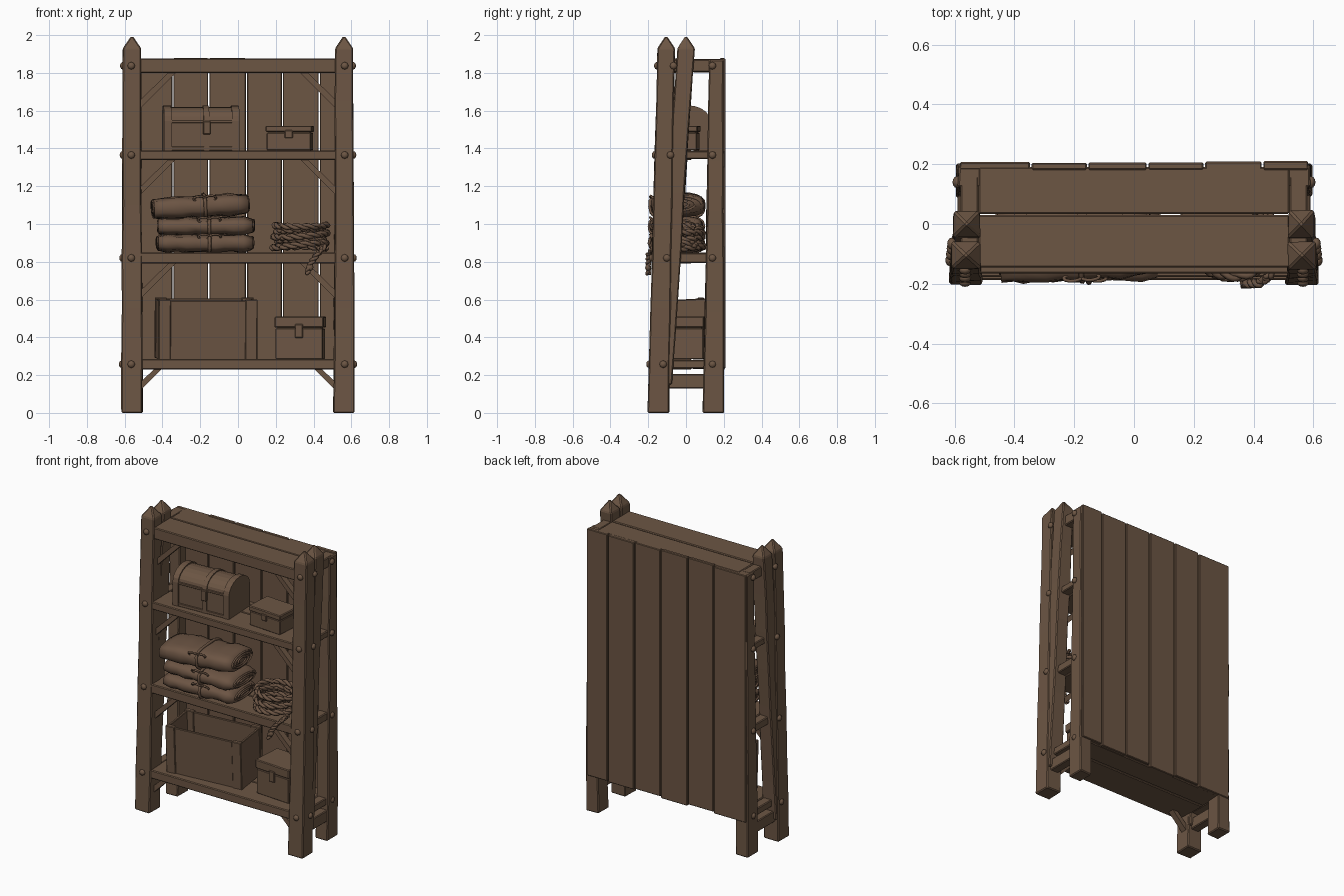
import bpy, bmesh, math, random
from mathutils import Vector, Matrix

random.seed(4)
if "Cube" in bpy.data.objects:
    bpy.data.objects.remove(bpy.data.objects["Cube"])


def material(name, rgb):
    m = bpy.data.materials.new(name)
    m.use_nodes = True
    m.diffuse_color = (*rgb, 1)
    m.node_tree.nodes["Principled BSDF"].inputs["Base Color"].default_value = (*rgb, 1)
    return m


WOOD = material("brown wood", (0.150, 0.092, 0.057))
CLOTH = material("brown cloth", (0.150, 0.090, 0.057))


def finish(name, bm, mat=WOOD, smooth=False, bevel=0, place=None):
    bmesh.ops.recalc_face_normals(bm, faces=bm.faces)
    me = bpy.data.meshes.new(name)
    bm.to_mesh(me)
    bm.free()
    ob = bpy.data.objects.new(name, me)
    bpy.context.collection.objects.link(ob)
    me.materials.append(mat)
    if place:
        ob.matrix_world = place
    if bevel:
        mod = ob.modifiers.new("worn edges", "BEVEL")
        mod.width, mod.segments = bevel, 1
    if smooth:
        me.shade_smooth()
    return ob


def loft(rings, tip=None):
    """Skin a list of closed point rings, capping both ends."""
    bm = bmesh.new()
    rows = [[bm.verts.new(p) for p in ring] for ring in rings]
    n = len(rows[0])
    for a, b in zip(rows, rows[1:]):
        for i in range(n):
            bm.faces.new((a[i], a[(i + 1) % n], b[(i + 1) % n], b[i]))
    bm.faces.new(rows[0])
    if tip:
        t = bm.verts.new(tip)
        for i in range(n):
            bm.faces.new((rows[-1][i], rows[-1][(i + 1) % n], t))
    else:
        bm.faces.new(rows[-1])
    return bm


def post(name, x, y0, y1, z0, z1, w0, w1, tip=0.0, steps=7):
    """Hewn upright tapering from bottom width w0 to top width w1 (x, y)."""
    rings = []
    for k in range(steps + 1):
        t = k / steps
        cy, z = y0 + (y1 - y0) * t, z0 + (z1 - z0) * t
        hx, hy = [(a + (b - a) * t) / 2 for a, b in zip(w0, w1)]
        j = lambda: random.uniform(-0.003, 0.003)
        rings.append([(x + sx * hx + j(), cy + sy * hy + j(), z)
                      for sx, sy in ((-1, -1), (1, -1), (1, 1), (-1, 1))])
    bm = loft(rings, (x, y1, z1 + tip) if tip else None)
    return finish(name, bm, bevel=0.006)


def box(name, lo, hi, bevel=0.005, place=None, mat=WOOD):
    bm = bmesh.new()
    bmesh.ops.create_cube(bm, size=1)
    for v in bm.verts:
        v.co = [a + (b - a) * (c + 0.5) for a, b, c in zip(lo, hi, v.co)]
    return finish(name, bm, mat, bevel=bevel, place=place)


def prism(name, profile, x0, x1, place=None, bevel=0.0):
    """Extrude a (y, z) profile along x."""
    bm = loft([[(x, y, z) for y, z in profile] for x in (x0, x1)])
    return finish(name, bm, place=place, bevel=bevel)


def tube(name, points, radius, mat=CLOTH, cyclic=False):
    cu = bpy.data.curves.new(name, "CURVE")
    cu.dimensions, cu.bevel_depth, cu.bevel_resolution = "3D", radius, 1
    cu.use_fill_caps = True
    sp = cu.splines.new("POLY")
    sp.points.add(len(points) - 1)
    for p, co in zip(sp.points, points):
        p.co = (*co, 1)
    sp.use_cyclic_u, sp.use_smooth = cyclic, True
    ob = bpy.data.objects.new(name, cu)
    bpy.context.collection.objects.link(ob)
    cu.materials.append(mat)
    bpy.ops.object.select_all(action="DESELECT")
    ob.select_set(True)
    bpy.context.view_layer.objects.active = ob
    bpy.ops.object.convert(target="MESH")


def bolt(name, pos, axis):
    bm = bmesh.new()
    bmesh.ops.create_uvsphere(bm, u_segments=8, v_segments=6, radius=0.02)
    place = Matrix.Translation(pos) @ Vector(axis).to_track_quat("Z", "Y").to_matrix().to_4x4()
    finish(name, bm, place=place @ Matrix.Diagonal((1, 1, 0.75, 1)), smooth=True)


SHELVES = {"bottom": (0.23, 0.285, -0.188), "middle": (0.79, 0.85, -0.178),
           "upper": (1.34, 1.39, -0.165), "top": (1.80, 1.875, -0.145)}

# Uprights, side rails and bolts on both sides
for s, side in ((1, "left"), (-1, "right")):
    post(side + "_front_post", s * 0.562, -0.146, -0.105, 0, 1.93, (0.112, 0.112), (0.094, 0.09), 0.07)
    post(side + "_leaning_post", s * 0.56, -0.125, 0.0, 0.15, 1.93, (0.1, 0.1), (0.088, 0.09), 0.07)
    post(side + "_rear_post", s * 0.55, 0.145, 0.162, 0, 1.87, (0.09, 0.11), (0.075, 0.075))
    box(side + "_foot_rail", (s * 0.56 - 0.03, -0.12, 0.13), (s * 0.56 + 0.03, 0.13, 0.205))
    for name, (z0, z1, front) in SHELVES.items():
        box(side + "_" + name + "_rail", (s * 0.55 - 0.03, -0.08, z0 + 0.004), (s * 0.55 + 0.03, 0.16, z1 - 0.004))
        zc = (z0 + z1) / 2
        yf = -0.202 + 0.026 * zc
        bolt(side + "_front_bolt", (s * 0.565, yf, zc), (0, -1, 0))
        bolt(side + "_rear_bolt", (s * 0.592, 0.14, zc), (s, 0, 0))
        bolt(side + "_side_bolt", (s * (0.617 - 0.004 * zc), -0.13 + 0.035 * zc, zc), (s, 0, 0))
        # Diagonal corner brace under the shelf
        r = 0.15 if z0 > 0.5 else 0.075
        bm = loft([[(s * x, y, z) for x, z in ((0.525, z0 - r), (0.525, z0 - r - 0.045),
                    (0.515 - r - 0.04, z0 + 0.005), (0.515 - r, z0 + 0.005))]
                   for y in (front + 0.035, front + 0.075)])
        finish(side + "_" + name + "_brace", bm)

# Shelves: two boards each, with a front edge
for name, (z0, z1, front) in SHELVES.items():
    box(name + "_front_board", (-0.52, front, z0), (0.52, 0.03, z1))
    box(name + "_rear_board", (-0.52, 0.034, z0 + 0.003), (0.52, 0.19, z1 - 0.002))

# Back panel of upright planks
edges = [-0.585, -0.345, -0.155, 0.045, 0.235, 0.43, 0.585]
for i, (a, b) in enumerate(zip(edges, edges[1:])):
    box(f"back_plank_{i + 1}", (a + 0.003, 0.181, 0.235 + random.uniform(-0.008, 0.008)),
        (b - 0.003, 0.207 + random.uniform(-0.003, 0.003), 1.875 + random.uniform(-0.004, 0.004)), bevel=0.004)


def spot(x, y, z, turn=0.0):
    return Matrix.Translation((x, y, z)) @ Matrix.Rotation(math.radians(turn), 4, "Z")


# Barrel-lid chest
def chest_profile(g):
    arc = [(math.cos(math.pi * i / 10) * (0.11 + g), 0.155 + math.sin(math.pi * i / 10) * (0.075 + g))
           for i in range(11)]
    return [(-0.11 - g, 0), (0.11 + g, 0)] + arc


here = spot(-0.197, 0.0, 1.39, 3)
prism("chest_body", chest_profile(0), -0.19, 0.19, here)
for x in (-0.18, 0.18):
    prism("chest_end_band", chest_profile(0.008), x - 0.02, x + 0.02, here)
prism("chest_strap", chest_profile(0.007), 0.01, 0.04, here)
box("chest_lid_rim", (-0.195, -0.117, 0.145), (0.195, 0.117, 0.16), 0.002, here)
box("chest_base_rim", (-0.195, -0.117, 0), (0.195, 0.117, 0.02), 0.002, here)
box("chest_latch", (0.005, -0.13, 0.085), (0.045, -0.11, 0.155), 0.004, here)


# Small lidded boxes
def small_box(name, place, w, d, h):
    box(name + "_body", (-w / 2, -d / 2, 0), (w / 2, d / 2, h * 0.72), 0.004, place)
    box(name + "_lid", (-w / 2 - 0.005, -d / 2 - 0.005, h * 0.74), (w / 2 + 0.005, d / 2 + 0.005, h), 0.005, place)
    box(name + "_latch", (-0.022, -d / 2 - 0.012, h * 0.5), (0.022, -d / 2, h * 0.82), 0.004, place)
    box(name + "_hinge_core", (-w / 2 + 0.01, -d / 2 + 0.01, h * 0.7), (w / 2 - 0.01, d / 2 - 0.01, h * 0.78), 0, place)


small_box("upper_box", spot(0.275, -0.02, 1.39, -4), 0.235, 0.17, 0.13)
small_box("lower_box", spot(0.33, 0.0, 0.285, -4), 0.25, 0.2, 0.225)

# Open crate
here = spot(-0.17, 0.0, 0.285, 5) @ Matrix.Rotation(math.radians(3), 4, "X")
W, D, H = 0.25, 0.115, 0.315
box("crate_floor", (-W, -D, 0.01), (W, D, 0.03), 0, here)
for s in (-1, 1):
    box("crate_long_side", (-W, s * D - 0.008, 0), (W, s * D + 0.008, H), 0.003, here)
    box("crate_short_side", (s * W - 0.008, -D, 0), (s * W + 0.008, D, H), 0.003, here)
    for t in (-1, 1):
        box("crate_corner_post", (s * (W - 0.02) - 0.032, t * D - 0.014, 0),
            (s * (W - 0.02) + 0.032, t * D + 0.014, H + 0.006), 0.004, here)

# Folded blanket rolls with ties and rolled ends
for i, (x, z, tilt, r) in enumerate(((-0.175, 0.898, 0, 0.048), (-0.17, 0.988, 0.5, 0.048), (-0.2, 1.093, 3, 0.058))):
    here = spot(x, -0.05, z, (2, -1, 3)[i]) @ Matrix.Rotation(math.radians(-tilt), 4, "Y")

    def section(px, grow):
        pts = []
        for k in range(20):
            c, q = math.cos(k * math.tau / 20), math.sin(k * math.tau / 20)
            wob = grow + random.uniform(-0.003, 0.003)
            pts.append((px, math.copysign(abs(c) ** 0.6, c) * (0.138 + wob),
                        math.copysign(abs(q) ** 0.7, q) * (r + wob)))
        return pts

    rings = [section(-0.25 + 0.05 * k, 0.004 * math.sin(2.3 * k + i) - (0.01 if k in (0, 10) else 0))
             for k in range(11)]
    finish(f"blanket_{i + 1}", loft(rings), CLOTH, smooth=True, place=here)
    tube(f"blanket_tie_{i + 1}", [here @ Vector(p) for p in section(0.02, 0.006)], 0.009, cyclic=True)
    for s in (-1, 1):
        tube("blanket_rolled_end", [here @ Vector((s * 0.252, math.cos(a / 3) * (0.12 - a * 0.0018),
             math.sin(a / 3) * (r - 0.012 - a * 0.0007))) for a in range(50)], 0.006)
    for s in (-1, 1):
        tube("tie_bow", [here @ Vector((0.02 + s * (0.03 - 0.03 * math.cos(a)), -0.13 - 0.01 * math.sin(a),
             r * 0.7 + 0.014 * math.sin(a))) for a in (k * math.tau / 10 for k in range(11))], 0.006)


# Coiled rope of two twisted strands, with a hanging tail
def rope(name, path, radius):
    for phase in (0, math.pi):
        pts = []
        for k, p in enumerate(path):
            ahead = (path[min(k + 1, len(path) - 1)] - path[max(k - 1, 0)]).normalized()
            side = ahead.orthogonal().normalized()
            a = k * 0.9 + phase
            pts.append(p + (side * math.cos(a) + ahead.cross(side) * math.sin(a)) * radius * 0.5)
        tube(name, pts, radius * 0.62)


coil = []
for k in range(300):
    a = k * math.tau / 60
    rad = 0.132 + 0.012 * math.sin(k * 0.047)
    coil.append(Vector((0.33 + rad * math.cos(a), -0.04 + rad * 0.95 * math.sin(a),
                        0.868 + 0.026 * k / 60 + 0.007 * math.sin(a * 1.4))))
rope("rope_coil", coil, 0.018)
keys = [Vector(p) for p in ((0.44, -0.10, 0.875), (0.46, -0.17, 0.88), (0.42, -0.198, 0.84),
                            (0.385, -0.2, 0.79), (0.36, -0.2, 0.725))]
tail = [a.lerp(b, t / 8) for a, b in zip(keys, keys[1:]) for t in range(8)]
rope("rope_tail", tail, 0.015)
bolt("rope_knot", (0.38, -0.2, 0.77), (0, -1, 0))
